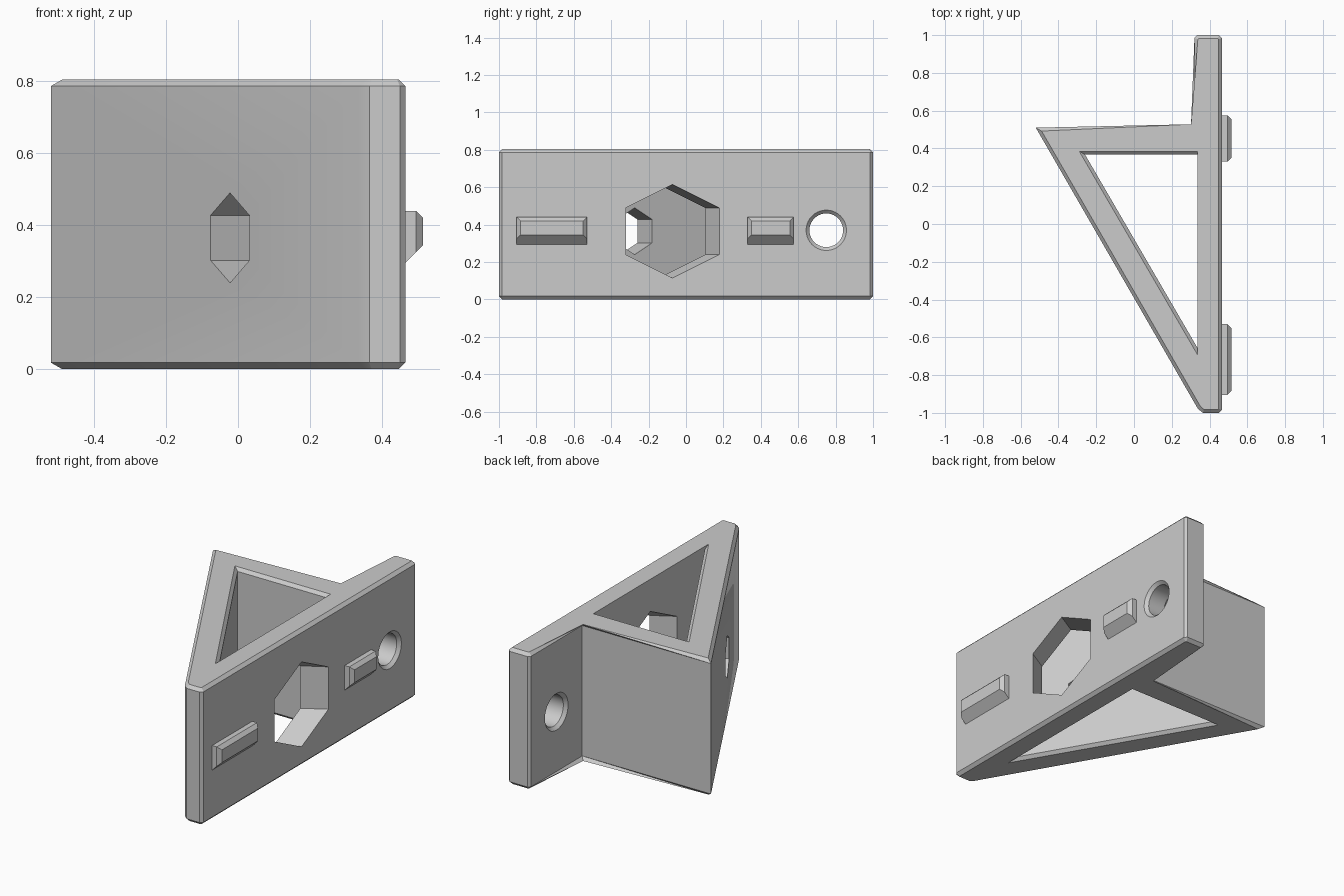
import bpy, bmesh
from math import cos, sin, pi, radians
from mathutils import Vector

cube = bpy.data.objects.get("Cube")
if cube:
    bpy.data.objects.remove(cube, do_unlink=True)

grey = bpy.data.materials.new("plain grey")
grey.use_nodes = True
colour = (0.6, 0.6, 0.6, 1)
grey.diffuse_color = colour
grey.node_tree.nodes["Principled BSDF"].inputs["Base Color"].default_value = colour

HEIGHT, CHAMFER, PLATE_BACK, PLATE_FACE = 0.805, 0.018, 0.32, 0.465


def add_object(name, bm):
    bmesh.ops.recalc_face_normals(bm, faces=bm.faces)
    mesh = bpy.data.meshes.new(name)
    bm.to_mesh(mesh)
    bm.free()
    mesh.materials.append(grey)
    obj = bpy.data.objects.new(name, mesh)
    bpy.context.collection.objects.link(obj)
    return obj


def loft(rings):
    """Closed solid through a series of matching rings."""
    bm = bmesh.new()
    loops = [[bm.verts.new(p) for p in ring] for ring in rings]
    count = len(loops[0])
    for a, b in zip(loops, loops[1:]):
        for i in range(count):
            j = (i + 1) % count
            bm.faces.new((a[i], a[j], b[j], b[i]))
    bm.faces.new(loops[0])
    bm.faces.new(loops[-1])
    return bm


def flat_ring(points, z):
    return [Vector((x, y, z)) for x, y in points]


def round_ring(centre, side, radius, sides):
    """Regular polygon in the plane of side and z, with a corner on top."""
    up = Vector((0, 0, 1))
    return [centre + radius * (up * cos(2 * pi * i / sides) + side * sin(2 * pi * i / sides))
            for i in range(sides)]


# Bracket body: mounting plate and triangular frame, rims chamfered
outline = [(-0.52, 0.51), (0.338, -0.978), (0.365, -1), (0.45, -1), (PLATE_FACE, -0.985),
           (PLATE_FACE, 0.985), (0.45, 1), (0.335, 1), (PLATE_BACK, 0.985), (PLATE_BACK, 0.51)]
bm = loft([flat_ring(outline, 0), flat_ring(outline, HEIGHT)])
rims = [e for e in bm.edges if abs(e.verts[0].co.z - e.verts[1].co.z) < 0.001]
bmesh.ops.bevel(bm, geom=rims, offset=CHAMFER, segments=1, affect='EDGES', clamp_overlap=False)
body = add_object("bracket_body", bm)

# Triangular cavity, flared at top and bottom on two sides
wide = [(-0.29, 0.385), (0.335, 0.385), (0.335, -0.69)]
narrow = [(-0.259, 0.367), (0.335, 0.367), (0.335, -0.654)]
cavity = loft([flat_ring(wide, -0.05), flat_ring(wide, 0), flat_ring(narrow, CHAMFER),
               flat_ring(narrow, HEIGHT - CHAMFER), flat_ring(wide, HEIGHT),
               flat_ring(wide, HEIGHT + 0.05)])

# Coaxial hexagonal holes, square to the sloping wall
axis = Vector((cos(pi / 6), sin(pi / 6), 0))
across = Vector((-axis.y, axis.x, 0))
start = Vector((-0.022, -0.353, 0.365))


def hex_hole(radius, near, far):
    return loft([round_ring(start + axis * t, across, radius, 6) for t in (near, far)])


# Round screw hole, countersunk on both faces
screw = [(PLATE_BACK - 0.03, 0.108), (PLATE_BACK, 0.108), (PLATE_BACK + CHAMFER, 0.09),
         (PLATE_FACE - CHAMFER, 0.09), (PLATE_FACE, 0.108), (PLATE_FACE + 0.03, 0.108)]
screw_hole = loft([round_ring(Vector((x, 0.75, 0.37)), Vector((0, 1, 0)), r, 40)
                   for x, r in screw])

cutters = {"cavity_cutter": cavity, "small_hex_cutter": hex_hole(0.125, -0.15, 0.3),
           "large_hex_cutter": hex_hole(0.25, 0.19, 0.9), "screw_hole_cutter": screw_hole}
bpy.context.view_layer.objects.active = body
for name, cutter_mesh in cutters.items():
    cutter = add_object(name, cutter_mesh)
    cutter.hide_render = True
    mod = body.modifiers.new(name, 'BOOLEAN')
    mod.operation = 'DIFFERENCE'
    mod.solver = 'EXACT'
    mod.object = cutter
    bpy.ops.object.modifier_apply(modifier=mod.name)
    bpy.data.objects.remove(cutter, do_unlink=True)

bpy.ops.object.select_all(action='DESELECT')
body.select_set(True)
bpy.ops.object.shade_smooth_by_angle(angle=radians(25))


# Locating tabs with a sloped underside
def tab(name, y0, y1):
    bm = loft([[(x, y0 + d, low), (x, y1 - d, low), (x, y1 - d, high), (x, y0 + d, high)]
               for x, d, low, high in [(0.455, 0, 0.295, 0.44), (PLATE_FACE, 0, 0.295, 0.44),
                                       (0.495, 0, 0.325, 0.44), (0.515, 0.02, 0.345, 0.42)]])
    add_object(name, bm)


tab("front_tab", -0.905, -0.53)
tab("back_tab", 0.33, 0.575)
